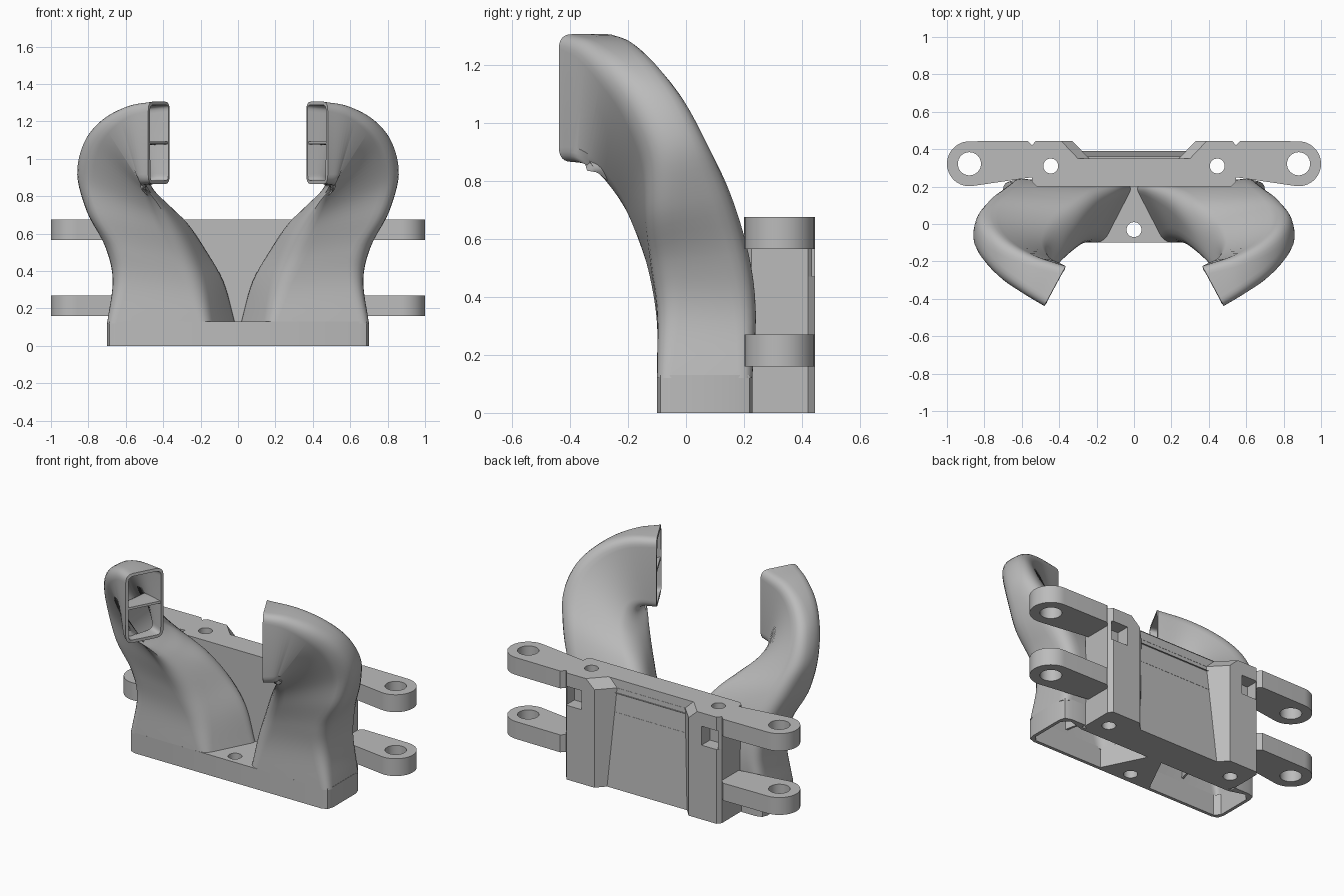
import bpy, bmesh
from math import sin, cos, pi
from mathutils import Vector

cube = bpy.data.objects.get("Cube")
if cube:
    bpy.data.objects.remove(cube, do_unlink=True)

grey = bpy.data.materials.new("plain_grey")
grey.use_nodes = True
grey.diffuse_color = (0.5, 0.5, 0.5, 1)
grey.node_tree.nodes["Principled BSDF"].inputs["Base Color"].default_value = grey.diffuse_color


def finish(ob):
    """Turn into a plain mesh, weld and shade."""
    bpy.ops.object.select_all(action='DESELECT')
    bpy.context.view_layer.objects.active = ob
    ob.select_set(True)
    bpy.ops.object.convert(target='MESH')
    ob = bpy.context.object
    bm = bmesh.new()
    bm.from_mesh(ob.data)
    bmesh.ops.remove_doubles(bm, verts=bm.verts, dist=0.0005)
    bmesh.ops.recalc_face_normals(bm, faces=bm.faces)
    bm.to_mesh(ob.data)
    bm.free()
    ob.data.materials.clear()
    ob.data.materials.append(grey)
    bpy.ops.object.shade_smooth_by_angle(angle=0.6)
    return ob


def plate(name, loops, z0, z1):
    """Extruded flat outline; loops after the first are holes."""
    cu = bpy.data.curves.new(name, 'CURVE')
    cu.dimensions = '2D'
    cu.fill_mode = 'BOTH'
    cu.extrude = (z1 - z0) / 2
    for pts in loops:
        sp = cu.splines.new('POLY')
        sp.points.add(len(pts) - 1)
        sp.use_cyclic_u = True
        for p, (x, y) in zip(sp.points, pts):
            p.co = (x, y, 0, 1)
    ob = bpy.data.objects.new(name, cu)
    ob.location.z = (z0 + z1) / 2
    bpy.context.collection.objects.link(ob)
    return finish(ob)


def arc(cx, cy, r, start=0, end=2 * pi, n=32, closed=True):
    m = n if closed else n - 1
    return [(cx + r * cos(start + (end - start) * i / m),
             cy + r * sin(start + (end - start) * i / m)) for i in range(n)]


def mirrored(pts):
    """Complete a right-half outline with its mirror image."""
    return pts + [(-x, y) for x, y in reversed(pts)]


def flip(pts, s):
    return [(s * x, y) for x, y in pts]


# Hollow base with a solid boss in the middle
base = mirrored([(0.65, -0.10), (0.688, -0.088), (0.70, -0.05), (0.70, 0.18),
                 (0.688, 0.218), (0.65, 0.23), (0.55, 0.23), (0.55, 0.20)])
cavity = [(0.05, 0.18), (0.54, 0.18), (0.64, 0.21), (0.68, 0.17),
          (0.68, -0.05), (0.65, -0.08), (0.18, -0.08)]
plate("base", [base, cavity, flip(cavity, -1), arc(0, -0.03, 0.04)], 0, 0.13)

# Mounting block: stacked slabs with pockets, a leaning recess and chamfered recess ends
screws = [arc(s * 0.445, 0.31, 0.04) for s in (1, -1)]
front = [(0.52, 0.20), (0.545, 0.225)]
recess = [(0.33, 0.445), (0.28, 0.39)]
full = mirrored(front + [(0.545, 0.42), (0.525, 0.445)] + recess)
pocket = mirrored(front + [(0.545, 0.42), (0.53, 0.435), (0.53, 0.36),
                           (0.42, 0.36), (0.42, 0.445)] + recess)
TOP = 0.675
for name, outline, z0, z1 in (("block_lower", full, 0, 0.47), ("block_pockets", pocket, 0.47, 0.59),
                              ("block_upper", full, 0.59, 0.62), ("block_cap", full, 0.62, TOP)):
    block = plate(name, [outline] + screws, z0, z1)
    for v in block.data.vertices:
        if abs(v.co.x) > 0.34:
            continue
        side = 1 if v.co.x > 0 else -1
        z = v.co.z + block.location.z
        if v.co.y < 0.40 and v.co.y > 0.3:
            lean = 0.045 * z / TOP
            v.co.x -= side * lean
            v.co.y -= lean
        if v.co.y > 0.3 and z > TOP - 0.001:
            v.co.x += side * 0.06

# Four hinge arms with pin holes
arm = ([(0.545, 0.25), (0.545, 0.42), (0.57, 0.445)]
       + arc(0.88, 0.322, 0.12, pi / 2, -pi / 2 - 0.15, 24, False))
for level, z in (("lower", 0.16), ("upper", 0.565)):
    for side, s in (("left", 1), ("right", -1)):
        plate(f"{level}_arm_{side}", [flip(arm, s), flip(arc(0.88, 0.322, 0.062), s)], z, z + 0.11)

# Corner rails of one curved duct, from the base to the nozzle
inner_back = [(0, .21, .12), (.055, .21, .35), (.15, .18, .53), (.24, .11, .66), (.335, .02, .745),
              (.41, -.06, .80), (.45, -.12, .845), (.44, -.18, .865), (.365, -.225, .865)]
outer_back = [(.70, .23, .12), (.67, .245, .35), (.71, .225, .55), (.79, .165, .77), (.835, .09, .95),
              (.80, .005, 1.11), (.70, -.085, 1.22), (.55, -.165, 1.285), (.365, -.225, 1.305)]
outer_front = [(.70, -.10, .12), (.67, -.10, .35), (.71, -.12, .52), (.82, -.13, .7), (.875, -.13, .9),
               (.835, -.2, 1.08), (.735, -.29, 1.205), (.60, -.37, 1.28), (.48, -.438, 1.305)]
inner_front = [(.16, -.10, .12), (.20, -.10, .3), (.25, -.125, .45), (.31, -.175, .58), (.37, -.235, .685),
               (.43, -.29, .765), (.49, -.34, .82), (.525, -.388, .855), (.48, -.438, .865)]
rounding = [.05, .08, .11, .12, .12, .10, .08, .06, .05]
STEPS = 6


def smooth(values):
    """Catmull-Rom curve through the values."""
    v = [2 * values[0] - values[1]] + values + [2 * values[-1] - values[-2]]
    out = []
    for i in range(1, len(v) - 2):
        p, q, r, s = v[i - 1:i + 3]
        for k in range(STEPS):
            t = k / STEPS
            out.append(q + (r - p) * (t / 2) + (p * 2 - q * 5 + r * 4 - s) * (t * t / 2)
                       + (q * 3 - p - r * 3 + s) * (t ** 3 / 2))
    return out + [values[-1]]


rails = [smooth([Vector(p) for p in rail])
         for rail in (inner_back, outer_back, outer_front, inner_front)]
radii = smooth(rounding)


def rounded_ring(corners, r, n=7):
    ring = []
    for i, c in enumerate(corners):
        a, b = corners[i - 1] - c, corners[(i + 1) % 4] - c
        p = c + a * min(r / a.length, 0.45)
        q = c + b * min(r / b.length, 0.45)
        for k in range(n):
            t = k / (n - 1)
            ring.append(p * (1 - t) ** 2 + c * (2 * t * (1 - t)) + q * t * t)
    return ring


def loft(name, rings, closed, thickness, offset):
    """Skin through rings, mirrored to both sides and thickened."""
    bm = bmesh.new()
    rows = [[bm.verts.new(p) for p in ring] for ring in rings]
    for lo, hi in zip(rows, rows[1:]):
        for j in range(len(lo) if closed else len(lo) - 1):
            k = (j + 1) % len(lo)
            bm.faces.new((lo[j], hi[j], hi[k], lo[k]))
    me = bpy.data.meshes.new(name)
    bm.to_mesh(me)
    bm.free()
    ob = bpy.data.objects.new(name, me)
    bpy.context.collection.objects.link(ob)
    mirror = ob.modifiers.new("mirror", 'MIRROR')
    mirror.use_mirror_merge = False
    solid = ob.modifiers.new("wall", 'SOLIDIFY')
    solid.thickness, solid.offset = thickness, offset
    finish(ob)


sections = list(zip(*rails))
loft("ducts", [rounded_ring(c, r) for c, r in zip(sections, radii)], True, 0.018, -1)

# Thin divider running through each duct, set back from the nozzle mouth
dividers = []
for a, b, c, d in sections[1:]:
    back, fore = (a + b) / 2, (c + d) / 2
    dividers.append([back.lerp(fore, 0.03), back.lerp(fore, 0.97)])
dividers[-1] = [p.lerp(q, 0.1) for p, q in zip(dividers[-1], dividers[-2])]
loft("duct_dividers", dividers, False, 0.014, 0)
